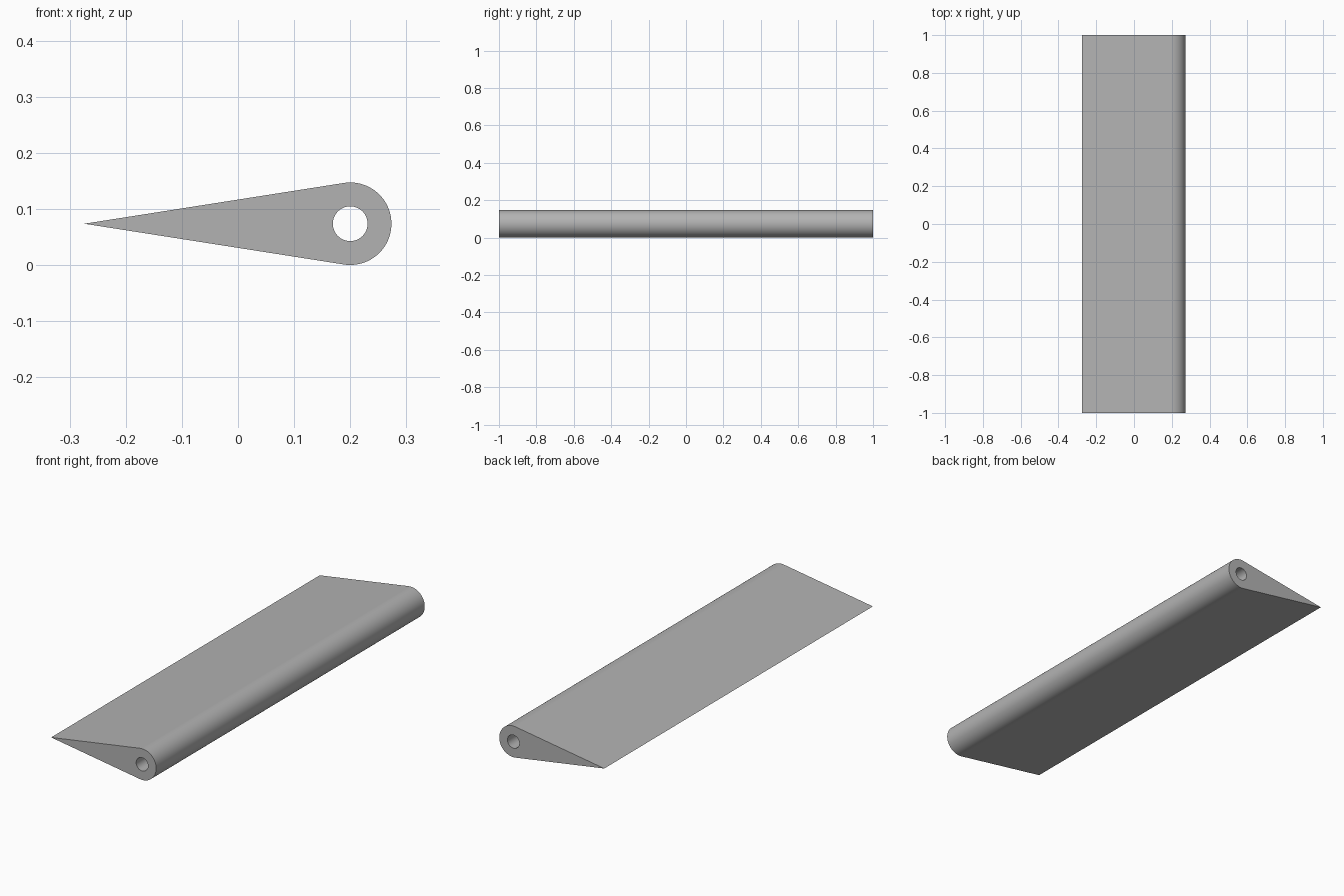
import bpy, bmesh
from math import asin, cos, sin, pi, radians
from mathutils import Vector

cube = bpy.data.objects.get("Cube")
if cube:
    bpy.data.objects.remove(cube, do_unlink=True)

RADIUS, BORE = 0.0735, 0.031
PIVOT = Vector((0.2, 0, RADIUS))
TIP = Vector((-0.274, 0, RADIUS))

grey = bpy.data.materials.new("plain grey")
grey.use_nodes = True
grey.diffuse_color = (0.45, 0.45, 0.45, 1)
grey.node_tree.nodes["Principled BSDF"].inputs["Base Color"].default_value = grey.diffuse_color


def arc(radius, start, end, steps):
    angles = [start + (end - start) * i / steps for i in range(steps + 1)]
    return [PIVOT + Vector((radius * cos(a), 0, radius * sin(a))) for a in angles]


def extruded_section(name, y0, y1):
    """Extrude the bored teardrop profile from y0 to y1."""
    # Rounded nose whose ends are tangent to the straight flanks
    lean = pi / 2 + asin(RADIUS / (PIVOT - TIP).length)
    outline = arc(RADIUS, -lean, lean, 48) + [TIP]
    bore = arc(BORE, 0, 2 * pi, 48)[:-1]

    bm = bmesh.new()
    edges = []
    for loop in (outline, bore):
        verts = [bm.verts.new((p.x, y0, p.z)) for p in loop]
        edges += [bm.edges.new((v, verts[i - 1])) for i, v in enumerate(verts)]
    bmesh.ops.triangle_fill(bm, edges=edges, use_beauty=True)
    cap = bmesh.ops.extrude_face_region(bm, geom=bm.faces[:], use_keep_orig=True)
    moved = [g for g in cap["geom"] if isinstance(g, bmesh.types.BMVert)]
    bmesh.ops.translate(bm, verts=moved, vec=(0, y1 - y0, 0))
    bmesh.ops.recalc_face_normals(bm, faces=bm.faces[:])

    mesh = bpy.data.meshes.new(name)
    bm.to_mesh(mesh)
    bm.free()
    mesh.materials.append(grey)
    obj = bpy.data.objects.new(name, mesh)
    bpy.context.collection.objects.link(obj)
    return obj


# Long blade between two short end sections
parts = [
    extruded_section("front_end_section", -1, -0.84),
    extruded_section("blade_body", -0.84, 0.84),
    extruded_section("back_end_section", 0.84, 1),
]

bpy.ops.object.select_all(action="DESELECT")
for part in parts:
    part.select_set(True)
bpy.context.view_layer.objects.active = parts[0]
bpy.ops.object.shade_smooth_by_angle(angle=radians(30))
